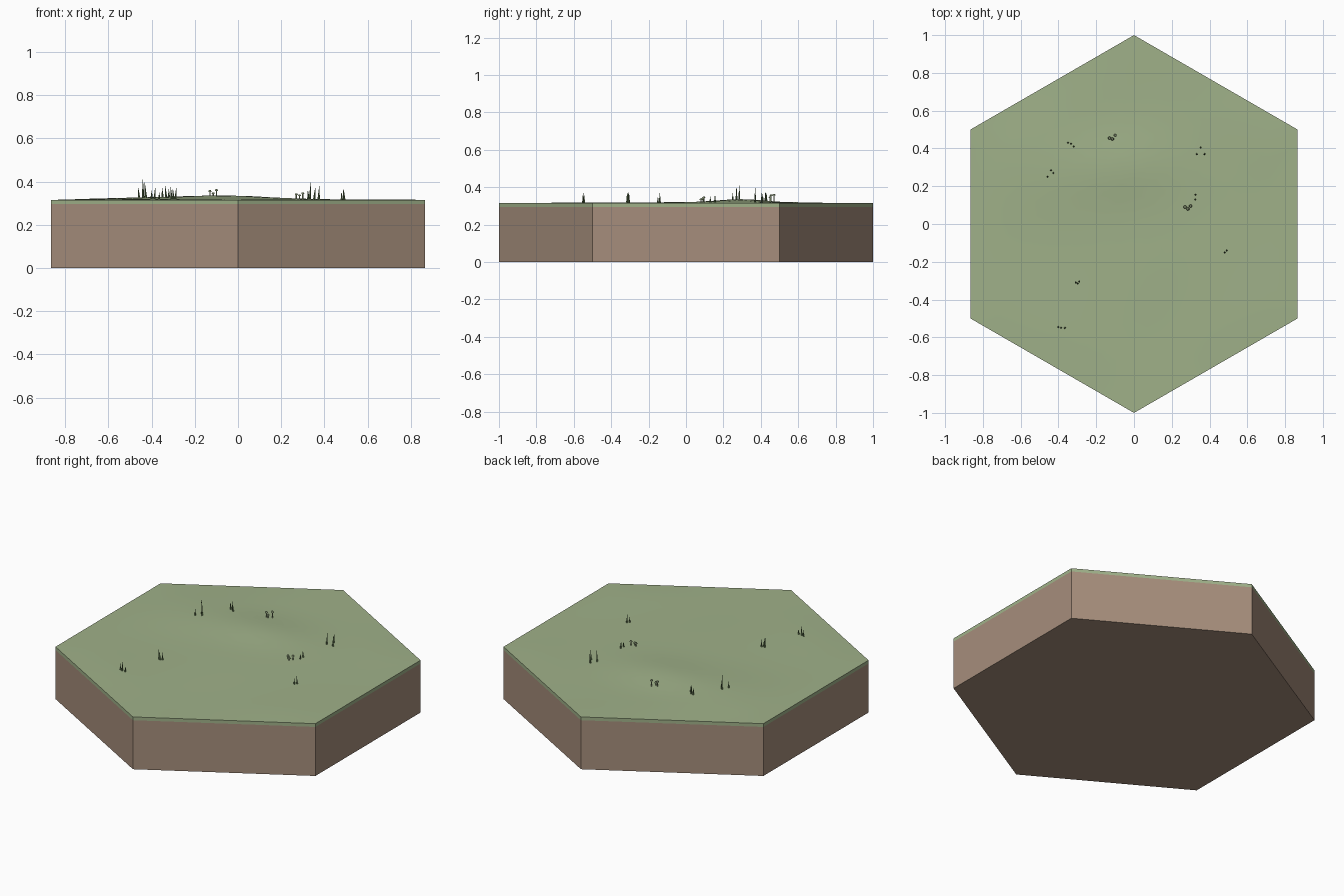
import bpy, bmesh, math, random
from mathutils import Vector, Matrix

if "Cube" in bpy.data.objects:
    bpy.data.objects.remove(bpy.data.objects["Cube"])

random.seed(4)
EDGE = 0.315          # height of the turf rim
SOIL_TOP = 0.295


def material(name, rgb):
    m = bpy.data.materials.new(name)
    m.diffuse_color = (*rgb, 1)
    m.use_nodes = True
    m.node_tree.nodes["Principled BSDF"].inputs["Base Color"].default_value = m.diffuse_color
    return m


soil_mat = material("soil brown", (0.38, 0.27, 0.20))
grass_mat = material("meadow green", (0.35, 0.44, 0.25))
blade_mat = material("blade green", (0.12, 0.19, 0.08))


def finish(name, bm, mat, smooth=None):
    bmesh.ops.recalc_face_normals(bm, faces=bm.faces)
    me = bpy.data.meshes.new(name)
    bm.to_mesh(me)
    bm.free()
    ob = bpy.data.objects.new(name, me)
    bpy.context.collection.objects.link(ob)
    me.materials.append(mat)
    if smooth:
        bpy.ops.object.select_all(action='DESELECT')
        ob.select_set(True)
        bpy.context.view_layer.objects.active = ob
        bpy.ops.object.shade_smooth_by_angle(angle=math.radians(smooth))
    return ob


def corner(i):
    a = math.radians(90 + 60 * i)
    return Vector((math.cos(a), math.sin(a), 0))


def ground(x, y):
    """Gently rolling turf height, flat at the hexagon rim."""
    r = max(abs(Vector((x, y, 0)).dot((corner(i) + corner(i + 1)).normalized()))
            for i in range(3)) / math.cos(math.pi / 6)
    fade = min(1, (1 - r) * 5)
    mound = 0.016 * math.exp(-((x + 0.05) / 0.26) ** 2 - ((y - 0.3) / 0.17) ** 2)
    swell = 0.009 * math.exp(-((x + 0.42) / 0.3) ** 2 - ((y - 0.25) / 0.25) ** 2)
    ripple = 0.0025 * (1 + math.sin(5 * x + 1) * math.cos(4 * y))
    return EDGE + max(0, fade) * (mound + swell + ripple)


# Soil block
bm = bmesh.new()
low = [bm.verts.new(corner(i)) for i in range(6)]
face = bm.faces.new(low)
side = bmesh.ops.extrude_face_region(bm, geom=[face])
for v in side['geom']:
    if isinstance(v, bmesh.types.BMVert):
        v.co.z = SOIL_TOP
if not any(len(f.verts) == 6 and f.calc_center_median().z < 0.01 for f in bm.faces):
    bm.faces.new([v for v in bm.verts if v.co.z < 0.01])
finish("soil_block", bm, soil_mat)

# Turf: rings of a hexagonal fan with a skirt down to the soil
bm = bmesh.new()
RINGS = 12
rings = [[bm.verts.new((0, 0, ground(0, 0)))]]
for n in range(1, RINGS + 1):
    ring = []
    for i in range(6):
        for k in range(n):
            p = corner(i).lerp(corner(i + 1), k / n) * (n / RINGS)
            ring.append(bm.verts.new((p.x, p.y, ground(p.x, p.y))))
    inner = rings[-1]
    for i in range(6):
        for k in range(n):
            a, b = ring[i * n + k], ring[(i * n + k + 1) % (6 * n)]
            c = inner[(i * (n - 1) + k) % len(inner)]
            bm.faces.new((a, b, c))
            if k < n - 1:
                d = inner[(i * (n - 1) + k + 1) % len(inner)]
                bm.faces.new((b, d, c))
    rings.append(ring)
rim = rings[-1]
skirt = [bm.verts.new((v.co.x, v.co.y, SOIL_TOP)) for v in rim]
for i in range(len(rim)):
    j = (i + 1) % len(rim)
    bm.faces.new((rim[i], skirt[i], skirt[j], rim[j]))
finish("turf", bm, grass_mat, 30)


def cone(bm, x, y, r1, r2, z0, z1, sides, lean=0.0):
    m = Matrix.Translation((x, y, (z0 + z1) / 2)) @ Matrix.Rotation(lean, 4, 'Y')
    bmesh.ops.create_cone(bm, cap_ends=True, segments=sides, radius1=r1,
                          radius2=r2, depth=z1 - z0, matrix=m)


# Grass tufts: blade positions and tip heights
tufts = [
    [(-.35, .43, .37), (-.335, .425, .38), (-.32, .41, .365)],
    [(-.46, .25, .37), (-.43, .27, .405), (-.44, .285, .41)],
    [(.355, .405, .37), (.335, .37, .395), (.375, .37, .38)],
    [(.325, .155, .36), (.325, .13, .35)],
    [(.48, -.15, .35), (.49, -.14, .37)],
    [(-.31, -.31, .38), (-.30, -.315, .365), (-.288, -.305, .37)],
    [(-.40, -.545, .36), (-.385, -.55, .37), (-.365, -.55, .35)],
]
for n, blades in enumerate(tufts):
    bm = bmesh.new()
    for x, y, z in blades:
        cone(bm, x, y, 0.006, 0.0005, ground(x, y) - 0.004, z, 4,
             random.uniform(-0.1, 0.1))
    finish(f"grass_tuft_{n + 1}", bm, blade_mat)

# Short capped sprouts
for n, (x, y, z) in enumerate([(-.13, .455, .36), (-.10, .47, .365), (-.115, .45, .35),
                               (.27, .09, .345), (.30, .095, .35), (.285, .08, .34)]):
    bm = bmesh.new()
    cone(bm, x, y, 0.003, 0.003, ground(x, y) - 0.004, z - 0.006, 5)
    cone(bm, x, y, 0.009, 0.005, z - 0.008, z, 6)
    finish(f"sprout_{n + 1}", bm, grass_mat)
